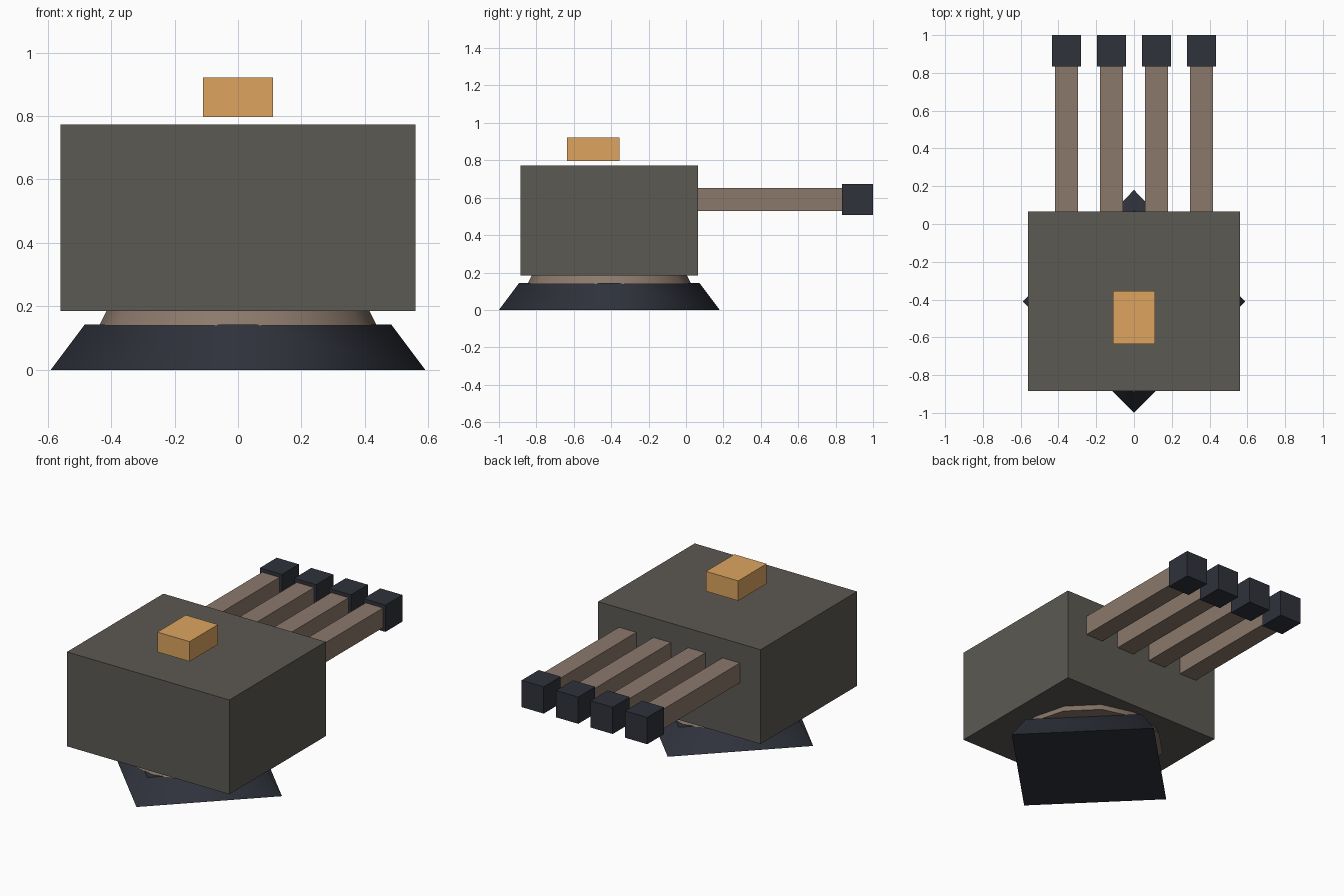
import bpy, math

if "Cube" in bpy.data.objects:
    bpy.data.objects.remove(bpy.data.objects["Cube"])


def material(name, rgb):
    m = bpy.data.materials.new(name)
    m.diffuse_color = (*rgb, 1)
    m.use_nodes = True
    m.node_tree.nodes["Principled BSDF"].inputs["Base Color"].default_value = m.diffuse_color
    return m


HULL = material("hull_grey", (0.107, 0.100, 0.086))
BROWN = material("barrel_brown", (0.260, 0.190, 0.148))
DARK = material("dark_metal", (0.028, 0.032, 0.044))
ORANGE = material("sensor_orange", (0.723, 0.376, 0.117))
CENTRE_Y = -0.41


def box(name, lo, hi, mat):
    centre = [(a + b) / 2 for a, b in zip(lo, hi)]
    bpy.ops.mesh.primitive_cube_add(size=1, location=centre)
    ob = bpy.context.object
    ob.name = name
    ob.scale = [b - a for a, b in zip(lo, hi)]
    bpy.ops.object.transform_apply(location=False, rotation=False, scale=True)
    ob.data.materials.append(mat)
    return ob


def frustum(name, sides, r1, r2, z1, z2, mat):
    bpy.ops.mesh.primitive_cone_add(vertices=sides, radius1=r1, radius2=r2, depth=z2 - z1,
                                    location=(0, CENTRE_Y, (z1 + z2) / 2))
    ob = bpy.context.object
    ob.name = name
    ob.data.materials.append(mat)
    # smooth sloping sides, flat caps
    for p in ob.data.polygons:
        p.use_smooth = abs(p.normal.z) < 0.99
    return ob


# pedestal: square foot standing on its corners, with a twelve-sided collar
frustum("base_foot", 4, 0.59, 0.483, 0, 0.143, DARK)
frustum("turning_collar", 12, 0.437, 0.40, 0.14, 0.215, BROWN)

# turret body and the sensor hovering just above it
box("turret_body", (-0.56, -0.885, 0.185), (0.56, 0.065, 0.773), HULL)
box("top_sensor", (-0.111, -0.635, 0.797), (0.111, -0.356, 0.921), ORANGE)

# four barrels with muzzle blocks
for i in range(4):
    x = (i - 1.5) * 0.238
    box(f"barrel_{i + 1}", (x - 0.06, 0.0, 0.529), (x + 0.06, 0.90, 0.652), BROWN)
    box(f"muzzle_{i + 1}", (x - 0.076, 0.833, 0.507), (x + 0.076, 1.0, 0.674), DARK)
